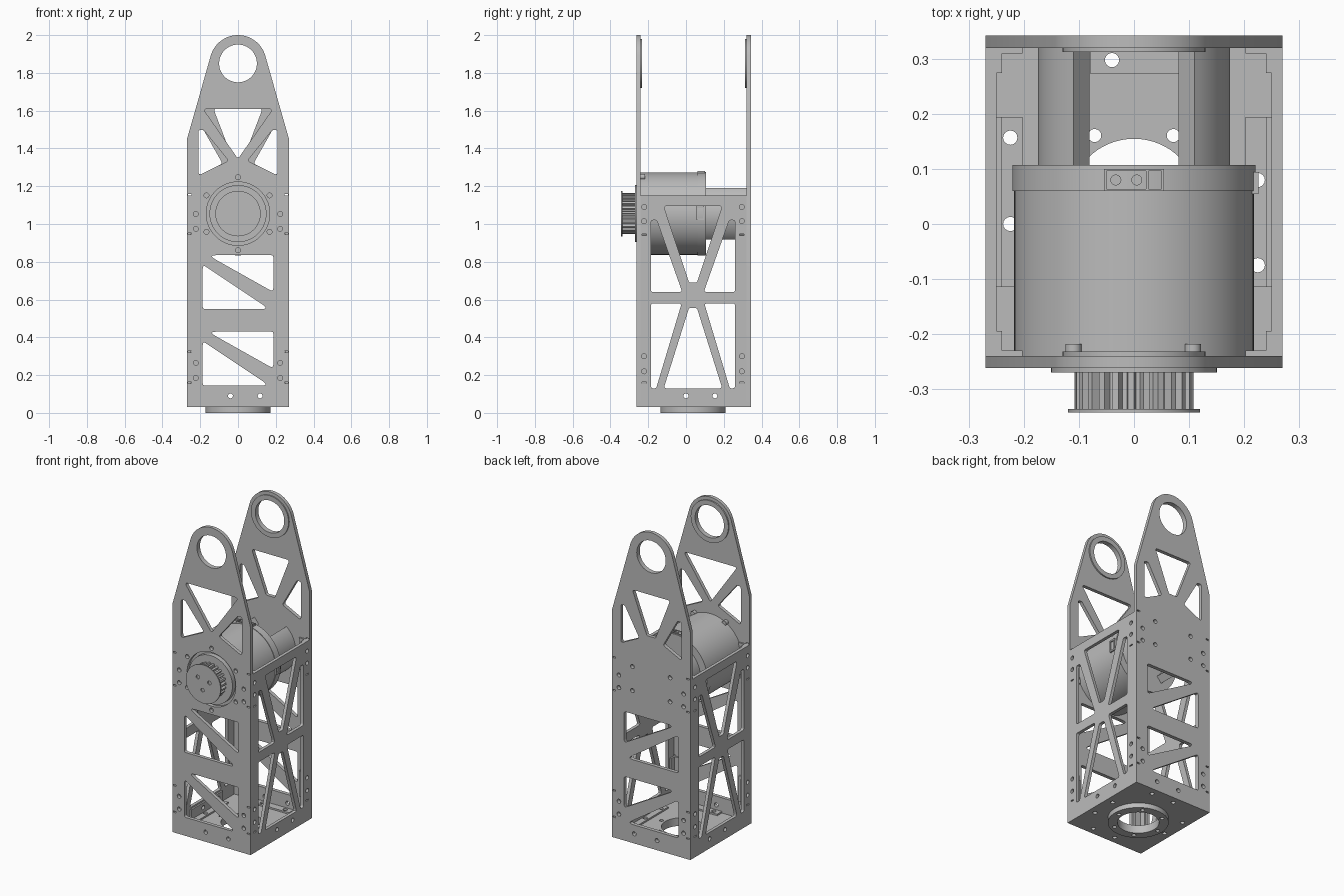
import bpy, bmesh
from math import sin, cos, pi, radians
from mathutils import Vector

if "Cube" in bpy.data.objects:
    bpy.data.objects.remove(bpy.data.objects["Cube"], do_unlink=True)

metal = bpy.data.materials.new("grey_metal")
metal.use_nodes = True
GREY = (0.5, 0.5, 0.5, 1)
metal.diffuse_color = GREY
bsdf = next(n for n in metal.node_tree.nodes if n.type == 'BSDF_PRINCIPLED')
bsdf.inputs["Base Color"].default_value = GREY

# Rotation that lays a flat profile across each axis
TURN = {'x': (pi / 2, 0, pi / 2), 'y': (pi / 2, 0, 0), 'z': (0, 0, 0)}


def arc(cx, cy, r, a, b, n):
    return [(cx + r * cos(radians(a + (b - a) * i / n)),
             cy + r * sin(radians(a + (b - a) * i / n))) for i in range(n + 1)]


def circle(cx, cy, r, n=16):
    return arc(cx, cy, r, 0, 360, n)[:-1]


def rect(x0, y0, x1, y1):
    return [(x0, y0), (x1, y0), (x1, y1), (x0, y1)]


def rounded(points, r=0.012):
    """Polygon with its corners filleted."""
    pts = [Vector(p) for p in points]
    out = []
    for i, p in enumerate(pts):
        ends = [pts[i - 1] - p, pts[(i + 1) % len(pts)] - p]
        half = ends[0].angle(ends[1]) / 2
        d = r * cos(half) / sin(half)
        a, b = [p + e.normalized() * min(d, e.length * 0.45) for e in ends]
        for k in range(5):
            t = k / 4
            out.append(tuple(a * (1 - t) ** 2 + p * 2 * t * (1 - t) + b * t * t))
    return out


def flip(points, centre=0):
    return [(2 * centre - x, y) for x, y in points]


def extrude(name, loops, axis, lo, hi):
    """Solid from an outline and its holes, running from lo to hi on an axis."""
    curve = bpy.data.curves.new(name, 'CURVE')
    curve.dimensions = '2D'
    curve.fill_mode = 'BOTH'
    curve.extrude = (hi - lo) / 2
    for loop in loops:
        s = curve.splines.new('POLY')
        s.points.add(len(loop) - 1)
        for q, (x, y) in zip(s.points, loop):
            q.co = (x, y, 0, 1)
        s.use_cyclic_u = True
    ob = bpy.data.objects.new(name, curve)
    bpy.context.collection.objects.link(ob)
    ob.rotation_euler = TURN[axis]
    ob.location['xyz'.index(axis)] = (lo + hi) / 2
    bpy.ops.object.select_all(action='DESELECT')
    ob.select_set(True)
    bpy.context.view_layer.objects.active = ob
    bpy.ops.object.convert(target='MESH')
    ob = bpy.context.view_layer.objects.active
    bm = bmesh.new()
    bm.from_mesh(ob.data)
    bmesh.ops.remove_doubles(bm, verts=bm.verts, dist=1e-5)
    bmesh.ops.recalc_face_normals(bm, faces=bm.faces)
    bm.to_mesh(ob.data)
    bm.free()
    ob.data.materials.clear()
    ob.data.materials.append(metal)
    bpy.ops.object.shade_smooth_by_angle(angle=radians(30))
    return ob


AXLE = 1.055     # height of the motor axis
MID = 0.037      # middle of the frame in depth

# Tall front and back plates
outline = [(-0.27, 0.05), (0.27, 0.05), (0.27, 1.45)]
outline += arc(0, 1.85, 0.15, 16, 164, 32) + [(-0.27, 1.45)]
common = [outline, circle(0, 1.85, 0.1, 48)]
for z in (0.145, 0.55):
    common.append(rounded([(-0.16, z + 0.285), (0.187, z + 0.285), (0.187, z + 0.09)]))
    common.append(rounded([(-0.187, z + 0.235), (-0.187, z), (0.165, z)]))
for s in (-1, 1):
    for z in (0.185, 0.265, 0.974, 1.053):
        common.append(circle(s * 0.223, z, 0.013))
    for z in (0.155, 0.32, 0.945, 1.15):
        common.append(rect(s * 0.245, z, s * 0.265, z + 0.008))
common += [circle(x, 0.09, 0.013) for x in (-0.04, 0.117)]

side_front = [(-0.21, 1.497), (-0.182, 1.497), (-0.05, 1.335), (-0.21, 1.257)]
side_back = [(-0.21, 1.497), (-0.182, 1.497), (-0.082, 1.32), (-0.21, 1.257)]
front_holes = [rounded([(-0.185, 1.61), (0.185, 1.61), (0, 1.345)]),
               rounded(side_front), rounded(flip(side_front)),
               circle(0, AXLE, 0.168, 64)]
front_holes += [circle(*p, 0.013) for p in circle(0, AXLE, 0.193, 12)[1::2]]
back_holes = [rounded([(-0.13, 1.61), (0.13, 1.61), (0.03, 1.35), (-0.03, 1.35)]),
              rounded(side_back), rounded(flip(side_back))]
back_holes += [circle(x, AXLE + z, 0.013) for x in (-0.13, 0.13) for z in (-0.075, 0.075)]
extrude("front_plate", common + front_holes, 'y', -0.262, -0.24)
extrude("back_plate", common + back_holes, 'y', 0.32, 0.343)

# Bearing rings around the top holes
for name, lo, hi in (("front_ring", -0.24, -0.232), ("back_ring", 0.313, 0.32)):
    extrude(name, [circle(0, 1.85, 0.13, 48), circle(0, 1.85, 0.1, 48)], 'y', lo, hi)

# Side plates with crossed struts
side = [rect(-0.24, 0.05, 0.32, 1.15)]
upper = [(-0.185, 1.02), (-0.155, 1.02), (-0.02, 0.64), (-0.185, 0.64)]
lower = [(-0.185, 0.58), (-0.023, 0.58), (-0.158, 0.13), (-0.185, 0.13)]
for window in (upper, lower):
    side += [rounded(window), rounded(flip(window, MID))]
side.append(rounded([(-0.118, 1.095), (0.192, 1.095), (0.058, 0.69), (0.016, 0.69)]))
side.append(rounded([(-0.118, 0.13), (0.192, 0.13), (0.058, 0.555), (0.016, 0.555)]))
for y in (-0.222, 0.296):
    side += [circle(y, z, 0.013) for z in (0.22, 0.3, 1.015, 1.09)]
    side += [rect(y - 0.012, z, y + 0.012, z + 0.008) for z in (0.155, 0.94)]
side += [circle(y, 0.09, 0.013) for y in (0, 0.153)]
extrude("left_plate", side, 'x', 0.25, 0.27)
extrude("right_plate", side, 'x', -0.27, -0.25)

# Base plate and the turntable ring below it
hole = circle(0, MID, 0.118, 64)
base = [rect(-0.27, -0.262, 0.27, 0.343), hole]
base += [circle(x, y, 0.013) for x, y in
         ((-0.225, 0.157), (-0.225, 0), (0.225, 0.08), (0.225, -0.075),
          (-0.04, 0.298), (0.117, 0.298), (-0.04, -0.218), (0.117, -0.218))]
base += [circle(*p, 0.012) for p in circle(0, MID, 0.143, 6)]
extrude("base_plate", base, 'z', 0.03, 0.05)
ring = [circle(0, MID, 0.172, 64), hole]
ring += [circle(*p, 0.012) for p in circle(0, MID, 0.143, 6)]
extrude("base_ring", ring, 'z', 0, 0.03)

# Angle brackets: along the base sides, base ends and upright corners
for s in (-1, 1):
    angle = [(s * 0.25, 0.05), (s * 0.203, 0.05), (s * 0.203, 0.06),
             (s * 0.24, 0.06), (s * 0.24, 0.12), (s * 0.25, 0.12)]
    y_holes = (0, 0.157) if s < 0 else (0.08, -0.075)
    foot = [rect(s * 0.203, -0.115, s * 0.25, 0.195)]
    foot += [circle(s * 0.225, y, 0.013) for y in y_holes]
    extrude("side_foot", foot, 'z', 0.05, 0.06)
    extrude("side_foot_wall", [rect(-0.115, 0.06, 0.195, 0.12)] +
            [circle(y, 0.09, 0.013) for y in (0, 0.153)],
            'x', min(s * 0.24, s * 0.25), max(s * 0.24, s * 0.25))
    for y, d in ((-0.24, 1), (0.32, -1)):
        corner = [(s * 0.25, y), (s * 0.203, y), (s * 0.203, y + d * 0.01),
                  (s * 0.24, y + d * 0.01), (s * 0.24, y + d * 0.045),
                  (s * 0.25, y + d * 0.045)]
        for z0, z1 in ((0.16, 0.32), (0.95, 1.15)):
            extrude("corner_bracket", [corner], 'z', z0, z1)
for y, d in ((-0.24, 1), (0.32, -1)):
    foot = [rect(-0.08, y, 0.16, y + d * 0.046)]
    foot += [circle(x, y + d * 0.022, 0.013) for x in (-0.04, 0.117)]
    extrude("end_foot", foot, 'z', 0.05, 0.06)

# Motor body with end lip, and the split sleeve behind it
extrude("motor_body", [circle(0, AXLE, 0.218, 96)], 'y', -0.24, 0.103)
extrude("motor_lip", [circle(0, AXLE, 0.221, 96)], 'y', 0.06, 0.107)
for start in (-51, 129):
    sleeve = arc(0, AXLE, 0.175, start, start + 102, 24)
    sleeve += arc(0, AXLE, 0.128, start + 102, start, 24)
    extrude("motor_sleeve", [sleeve], 'y', 0.1, 0.32)

# Power sockets on the motor: a rim, pins and a small plug
rim = [rect(-0.055, 0.06, 0.055, 0.1), rect(-0.05, 0.064, 0.022, 0.096),
       rect(0.026, 0.064, 0.05, 0.096)]
extrude("top_socket", rim, 'z', 1.265, 1.28)
for x in (-0.033, 0.005):
    extrude("socket_pin", [circle(x, 0.08, 0.01)], 'z', 1.265, 1.279)
extrude("side_socket", [rect(0.055, 1.02, 0.095, 1.095), rect(0.06, 1.03, 0.09, 1.085)],
        'x', 0.21, 0.226)

# Bolts at the upper front of the motor
for x in (-0.11, 0.107):
    extrude("motor_bolt", [circle(x, 1.25, 0.015)], 'y', -0.24, -0.218)

# Output disc and toothed pulley
extrude("output_disc", [circle(0, AXLE, 0.151, 64)], 'y', -0.27, -0.24)
teeth = []
for i in range(24):
    for step, r in ((0, 0.108), (6, 0.108), (8, 0.092), (13, 0.092)):
        teeth += arc(0, AXLE, r, i * 15 + step, i * 15 + step, 1)[:1]
extrude("pulley_teeth", [teeth], 'y', -0.336, -0.27)
cap = [circle(0, AXLE, 0.12, 64)]
cap += [circle(x, AXLE + z, 0.012) for x, z in ((-0.037, 0.035), (0.042, 0.019), (-0.005, -0.039))]
extrude("pulley_flange", cap, 'y', -0.343, -0.336)
